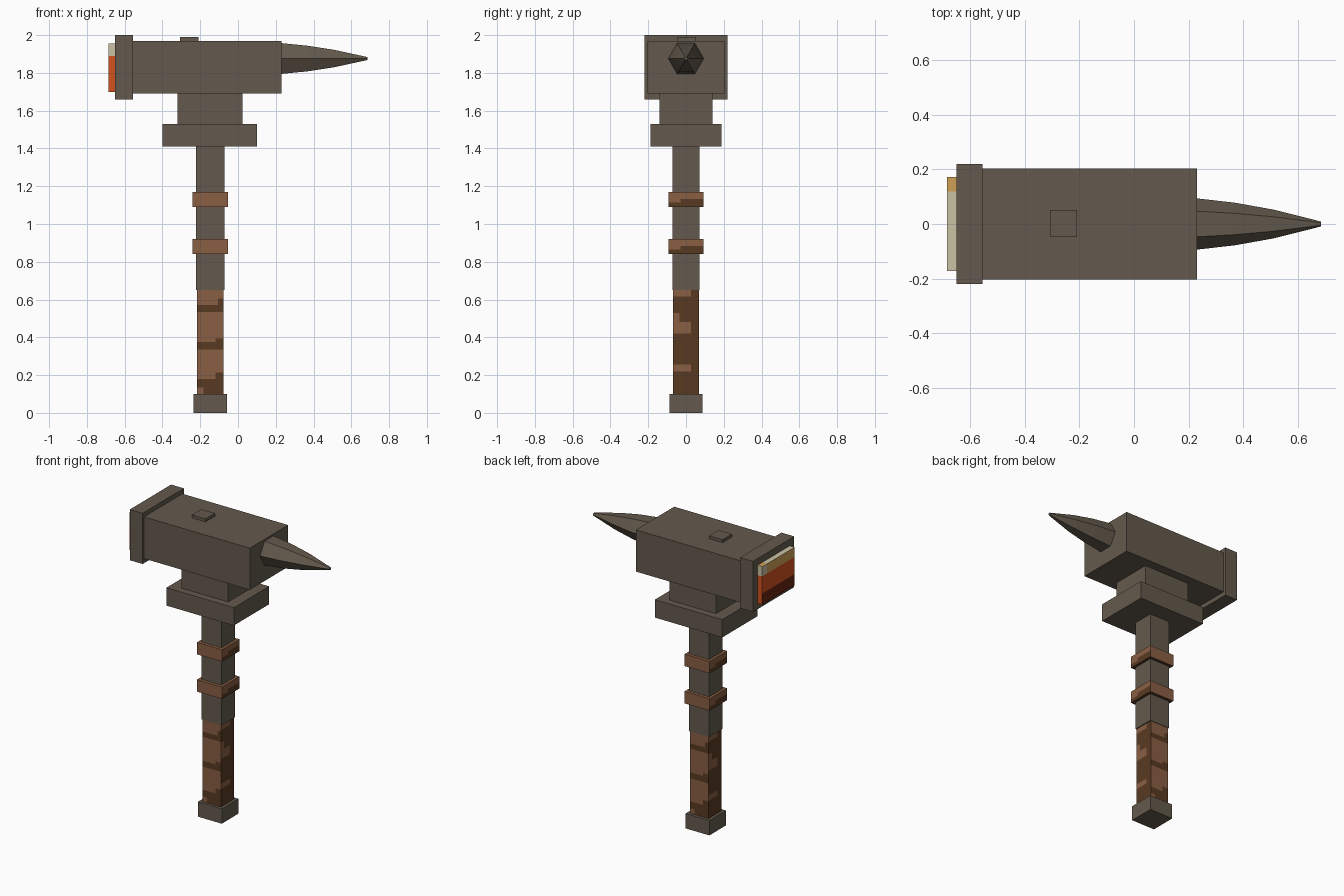
import bpy, bmesh, math
from mathutils import Vector

cube = bpy.data.objects.get("Cube")
if cube:
    bpy.data.objects.remove(cube, do_unlink=True)


def material(name, code):
    """Flat material from an sRGB hex code."""
    def lin(c):
        return c / 12.92 if c <= 0.04045 else ((c + 0.055) / 1.055) ** 2.4
    rgba = [lin(v / 255) for v in bytes.fromhex(code)] + [1.0]
    m = bpy.data.materials.new(name)
    m.use_nodes = True
    m.diffuse_color = rgba
    m.node_tree.nodes["Principled BSDF"].inputs["Base Color"].default_value = rgba
    return m


iron = material("dark iron", "645A4D")
leather = material("light leather", "895E43")
dark_leather = material("dark leather", "583A22")
cream = material("pale hot edge", "CBC2A5")
gold = material("gold glow", "CFA056")
orange = material("orange glow", "D2521F")
ember = material("dark ember", "662511")


def finish(name, bm, mats):
    bmesh.ops.recalc_face_normals(bm, faces=bm.faces)
    mesh = bpy.data.meshes.new(name)
    bm.to_mesh(mesh)
    bm.free()
    for m in mats:
        mesh.materials.append(m)
    obj = bpy.data.objects.new(name, mesh)
    bpy.context.collection.objects.link(obj)
    return obj


def box(name, x, y, z, mats=(iron,), cuts=(), rule=None):
    """Box between ranges, sliced by (axis, value) cuts and painted by a rule."""
    bm = bmesh.new()
    bmesh.ops.create_cube(bm, size=1)
    for v in bm.verts:
        v.co = [r[0] + (c + 0.5) * (r[1] - r[0]) for c, r in zip(v.co, (x, y, z))]
    for axis, value in cuts:
        normal, point = Vector((0, 0, 0)), Vector((0, 0, 0))
        normal[axis], point[axis] = 1, value
        bmesh.ops.bisect_plane(bm, geom=bm.verts[:] + bm.edges[:] + bm.faces[:],
                               plane_co=point, plane_no=normal)
    bm.normal_update()
    if rule:
        for f in bm.faces:
            f.material_index = rule(f.calc_center_median(), f.normal)
    return finish(name, bm, mats)


# Handle: everything is centred on one axis
AXIS = -0.147


def post(name, hx, hy, z, **paint):
    return box(name, (AXIS - hx, AXIS + hx), (-hy, hy), z, **paint)


post("pommel", 0.088, 0.088, (0, 0.10))
post("upper_shaft", 0.075, 0.072, (0.65, 1.41))

# Grip: patches as (from, to, bottom, top), across each side from its left
HALF = 0.069
DARK = [(-1, 1, .535, .57), (.6, 1, .57, .605), (-1, 1, .335, .375), (.4, 1, .375, .395),
        (-1, 1, .135, .18), (-.5, 1, .1, .135), (.4, 1, .18, .215)]
LIGHT = [(-1, .4, .615, .65), (-1, -.5, .48, .53), (-1, .4, .42, .48), (-1, .4, .22, .255)]


def grip_rule(c, n):
    across = Vector((-n.y, n.x, 0))
    u = (c - Vector((AXIS, 0, 0))).dot(across) / HALF
    front_back = abs(n.y) > 0.5
    hit = any(a < u < b and lo < c.z < hi
              for a, b, lo, hi in (DARK if front_back else LIGHT))
    return int(hit == front_back)


grip_cuts = [(2, z) for z in sorted({z for p in DARK + LIGHT for z in p[2:]} - {.1, .65})]
for u in (-.5, .4, .6):
    for s in (-1, 1):
        grip_cuts += [(0, AXIS + s * u * HALF), (1, s * u * HALF)]
post("grip", HALF, HALF, (0.10, 0.65), mats=(leather, dark_leather),
     cuts=grip_cuts, rule=grip_rule)

# Leather bands: the two ends are darker along the lower half
for label, z in (("lower", 0.84), ("upper", 1.09)):
    def band_rule(c, n, z=z):
        if n.z < -0.5:
            return 1
        level = z + (0.025 if c.y * n.x < -0.03 else 0.043)
        return int(abs(n.x) > 0.5 and c.z < level)
    post(label + "_band", 0.093, 0.093, (z, z + 0.08), mats=(leather, dark_leather),
         cuts=[(2, z + 0.025), (2, z + 0.043), (1, -0.03), (1, 0.03)], rule=band_rule)

# Head
box("collar", (-0.40, 0.10), (-0.187, 0.187), (1.41, 1.53))
box("neck", (-0.32, 0.025), (-0.14, 0.14), (1.53, 1.69))
box("head_block", (-0.555, 0.23), (-0.203, 0.203), (1.69, 1.97))
box("head_stud", (-0.308, -0.208), (-0.048, 0.052), (1.97, 1.99))
box("striking_plate", (-0.65, -0.555), (-0.219, 0.219), (1.66, 2.0))


# Glowing striking face, layered from pale top to dark ember
def glow_rule(c, n):
    if n.z > 0.5:
        return 1 if c.y > 0.12 else 0
    if n.z < -0.5:
        return 3
    if c.z > 1.89:
        return 1 if n.x < -0.5 and c.y < 0.12 else 0
    return 3 if n.x < -0.5 and c.z < 1.775 else 2


box("glowing_face", (-0.686, -0.65), (-0.172, 0.172), (1.70, 1.955),
    mats=(cream, gold, orange, ember),
    cuts=[(2, 1.89), (2, 1.775), (1, 0.12)], rule=glow_rule)

# Horn: six-sided taper with a slight bulge
bm = bmesh.new()
rings = []
for x, r in ((0.23, .094), (0.37, .078), (0.51, .053), (0.685, .009)):
    rings.append([bm.verts.new((x, r * math.cos(i * math.pi / 3),
                                1.876 + r * math.sin(i * math.pi / 3))) for i in range(6)])
for a, b in zip(rings, rings[1:]):
    for i in range(6):
        j = (i + 1) % 6
        bm.faces.new((a[i], a[j], b[j], b[i]))
bm.faces.new(rings[0])
bm.faces.new(rings[-1])
finish("horn", bm, (iron,))
